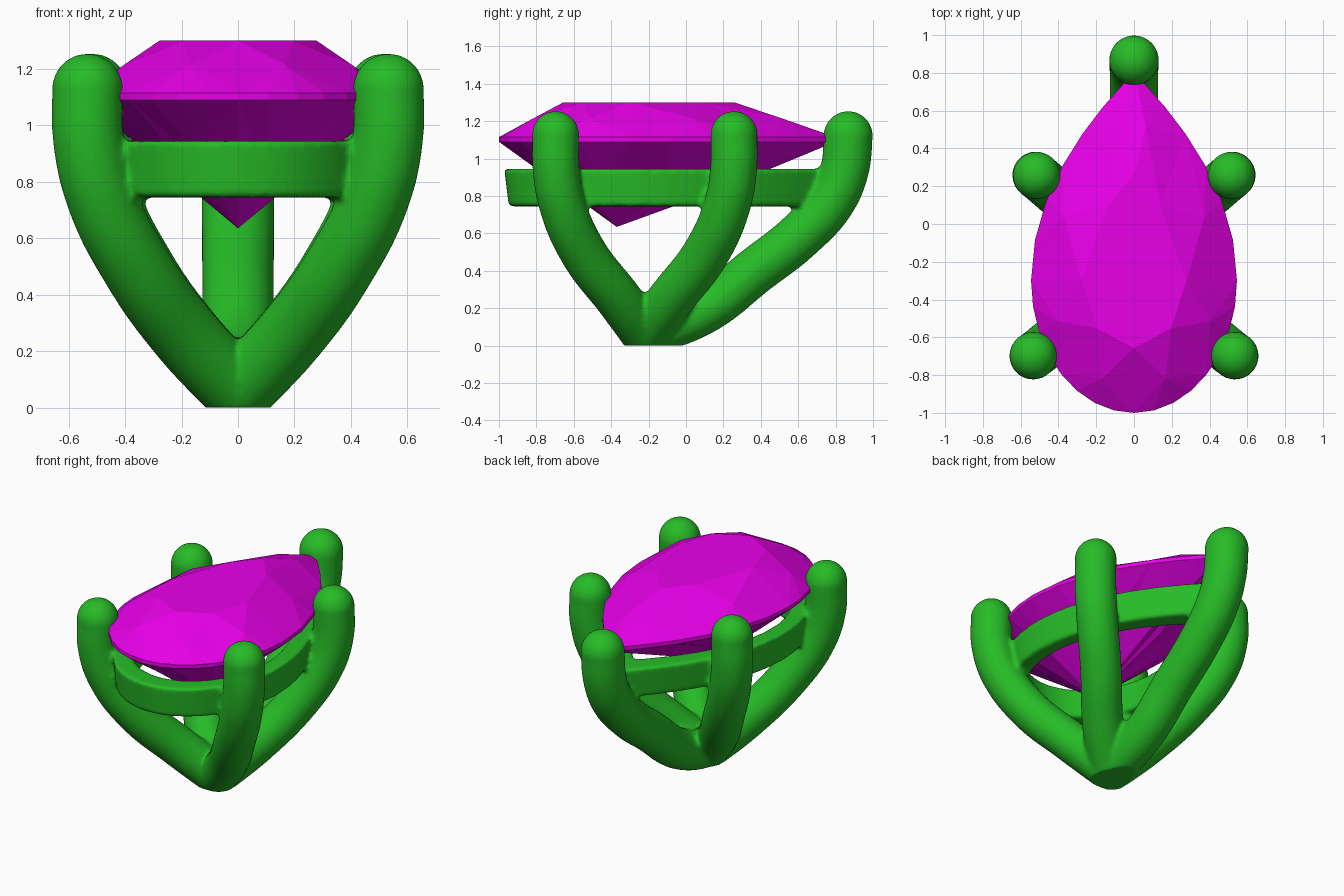
import bpy, bmesh
from math import sin, cos, pi
from mathutils import Matrix

if "Cube" in bpy.data.objects:
    bpy.data.objects.remove(bpy.data.objects["Cube"])

HUB = (0, -0.22, 0.06)


def material(name, color):
    m = bpy.data.materials.new(name)
    m.diffuse_color = color
    m.use_nodes = True
    m.node_tree.nodes["Principled BSDF"].inputs["Base Color"].default_value = m.diffuse_color
    return m


def pear(a, s, z):
    """Point on the pear outline at angle a, scaled about its widest line."""
    x = 0.545 * (cos(a) * abs(cos(a)) if sin(a) > 0 else cos(a))
    y = sin(a) * (1.1 if sin(a) > 0 else 0.7)
    return (x * s, -0.3 + y * s, z)


def add_object(name, bm, mat):
    bmesh.ops.recalc_face_normals(bm, faces=bm.faces)
    me = bpy.data.meshes.new(name)
    bm.to_mesh(me)
    bm.free()
    ob = bpy.data.objects.new(name, me)
    bpy.context.collection.objects.link(ob)
    me.materials.append(mat)
    return ob


def add_prong(bm, pts, r0, r1):
    """Round tapered tube along a smooth path with ball ends."""
    cu = bpy.data.curves.new("path", 'CURVE')
    cu.dimensions = '3D'
    cu.bevel_depth = 1.0
    cu.bevel_resolution = 8
    cu.use_fill_caps = True
    sp = cu.splines.new('BEZIER')
    sp.bezier_points.add(len(pts) - 1)
    for i, (bp, p) in enumerate(zip(sp.bezier_points, pts)):
        bp.co = p
        bp.radius = r0 + (r1 - r0) * i / (len(pts) - 1)
        bp.handle_left_type = bp.handle_right_type = 'AUTO'
    ob = bpy.data.objects.new("path", cu)
    bpy.context.collection.objects.link(ob)
    dg = bpy.context.evaluated_depsgraph_get()
    me = bpy.data.meshes.new_from_object(ob.evaluated_get(dg))
    bm.from_mesh(me)
    bpy.data.objects.remove(ob)
    bpy.data.meshes.remove(me)
    for p, r in ((pts[0], r0), (pts[-1], r1)):
        bmesh.ops.create_uvsphere(bm, u_segments=32, v_segments=20, radius=r,
                                  matrix=Matrix.Translation(p))


green = material("green", (0.02, 0.5, 0.02, 1))
magenta = material("magenta", (0.8, 0.0, 0.8, 1))

# Setting: four mirrored side prongs and one long back prong
bm = bmesh.new()
side = [(0.18, 0.14, 0.25), (0.36, 0.33, 0.5), (0.485, 0.44, 0.75),
        (0.53, 0.475, 0.95), (0.533, 0.477, 1.128)]
for sx in (-1, 1):
    for sy in (-1, 1):
        dx = 0.015 if sy > 0 else 0
        add_prong(bm, [HUB] + [(sx * (x - dx * z), -0.22 + sy * y, z) for x, y, z in side],
                  0.125, 0.126)
back = [(0.1, 0.19), (0.37, 0.4), (0.6, 0.58), (0.775, 0.77), (0.85, 0.95), (0.867, 1.122)]
add_prong(bm, [HUB] + [(0, y, z) for y, z in back], 0.125, 0.132)

# Gallery rail under the stone
N = 96
section = [(0.96, 0.945), (0.925, 0.745), (0.74, 0.745), (0.76, 0.945)]
rings = [[bm.verts.new(pear(2 * pi * i / N, s, z)) for s, z in section] for i in range(N)]
for i in range(N):
    a, b = rings[i], rings[(i + 1) % N]
    for k in range(4):
        bm.faces.new((a[k], b[k], b[k - 3], a[k - 3]))
bmesh.ops.remove_doubles(bm, verts=bm.verts, dist=1e-5)
setting = add_object("prong_setting", bm, green)

# Fuse the metal with soft fillets, then flatten the foot
rm = setting.modifiers.new("fuse", 'REMESH')
rm.mode = 'VOXEL'
rm.voxel_size = 0.014
sm = setting.modifiers.new("soften", 'SMOOTH')
sm.factor = 0.5
sm.iterations = 5
dg = bpy.context.evaluated_depsgraph_get()
fused = bpy.data.meshes.new_from_object(setting.evaluated_get(dg))
setting.modifiers.clear()
setting.data = fused
for v in fused.vertices:
    v.co.z = max(v.co.z, 0)
if not fused.materials:
    fused.materials.append(green)
fused.polygons.foreach_set("use_smooth", [True] * len(fused.polygons))

# Pear-cut gem: table, crown, girdle and pavilion facets
bm = bmesh.new()


def ring(n, off, s, z):
    return [bm.verts.new(pear(-pi / 2 + 2 * pi * (i + off) / n, s, z)) for i in range(n)]


table = ring(8, 0, 0.51, 1.3)
crown = ring(8, 0.5, 0.8, 1.215)
top = ring(32, 0, 1.0, 1.115)
low = ring(32, 0, 1.0, 1.09)
pav = ring(8, 0.5, 0.5, 0.845)
culet = bm.verts.new((0, -0.37, 0.635))
bm.faces.new(table)
for i in range(8):
    j = (i + 1) % 8
    g = 4 * i
    bm.faces.new((table[i], table[j], crown[i]))
    for rim, mid, apexes in ((top, crown, (table[i], table[j])), (low, pav, (culet, culet))):
        for k in range(4):
            bm.faces.new((mid[i], rim[g + k], rim[(g + k + 1) % 32]))
        bm.faces.new((apexes[0], rim[g], mid[i]))
        bm.faces.new((apexes[1], mid[i], rim[(g + 4) % 32]))
for i in range(32):
    j = (i + 1) % 32
    bm.faces.new((top[i], top[j], low[j], low[i]))
add_object("pear_gem", bm, magenta)
